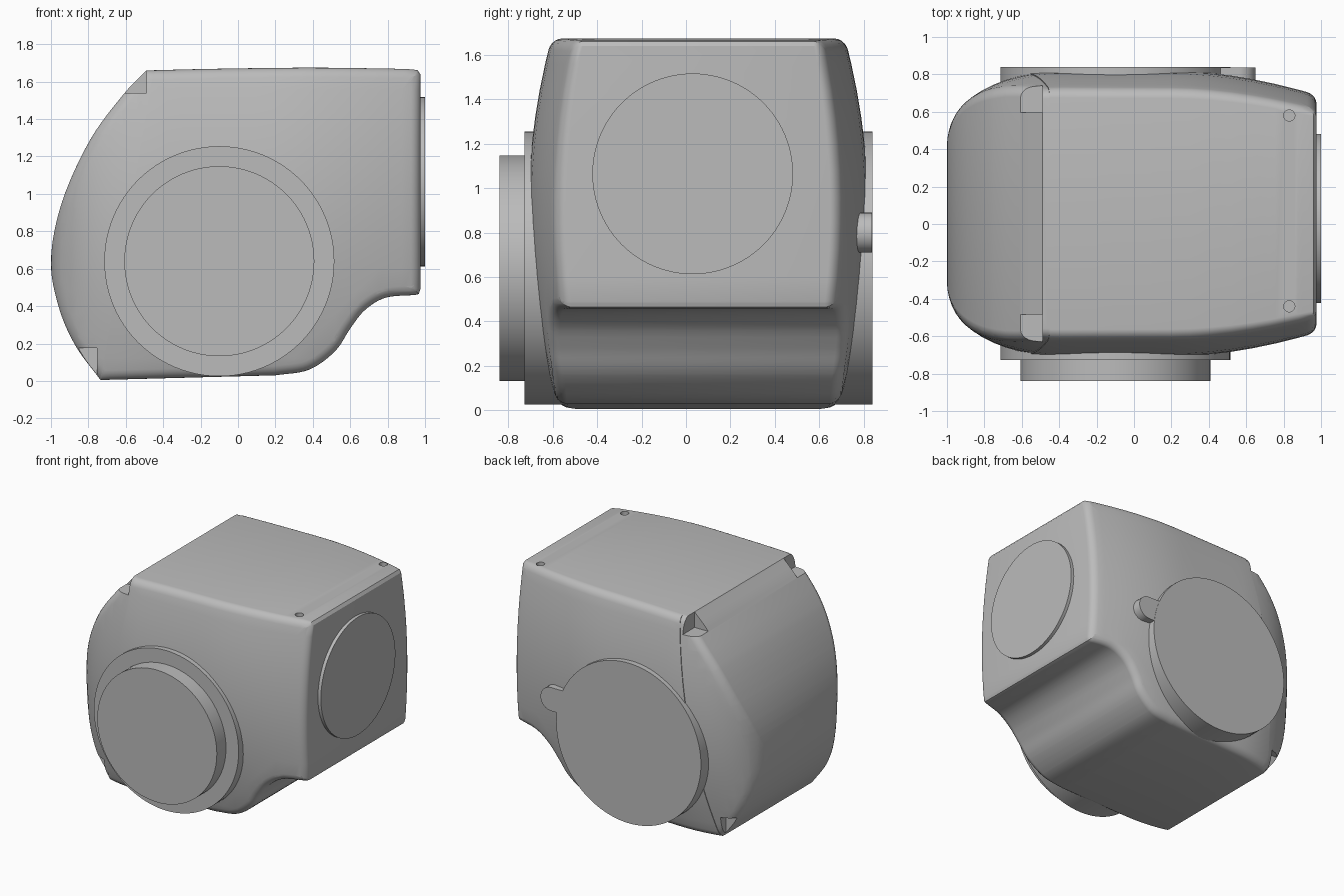
import bpy, bmesh, math
from mathutils import Vector, Matrix

if "Cube" in bpy.data.objects:
    bpy.data.objects.remove(bpy.data.objects["Cube"])

MID = 0.055          # y of the housing's symmetry plane
ROUND = 0.05         # radius of the side edges

grey = bpy.data.materials.new("light_grey")
grey.use_nodes = True
grey.diffuse_color = (0.5, 0.5, 0.5, 1)
grey.node_tree.nodes["Principled BSDF"].inputs["Base Color"].default_value = (0.5, 0.5, 0.5, 1)


def finish(name, bm):
    bmesh.ops.recalc_face_normals(bm, faces=bm.faces[:])
    mesh = bpy.data.meshes.new(name)
    bm.to_mesh(mesh)
    bm.free()
    mesh.materials.append(grey)
    ob = bpy.data.objects.new(name, mesh)
    bpy.context.collection.objects.link(ob)
    return ob


def activate(ob):
    bpy.ops.object.select_all(action='DESELECT')
    ob.select_set(True)
    bpy.context.view_layer.objects.active = ob


def smooth(ob):
    activate(ob)
    bpy.ops.object.shade_smooth_by_angle(angle=math.radians(30))


def curve(pts, steps=6):
    """Smooth curve through the points, without the last one."""
    pts = [Vector(p) for p in pts]
    ext = [2 * pts[0] - pts[1]] + pts + [2 * pts[-1] - pts[-2]]
    out = []
    for a, b, c, d in zip(ext, ext[1:], ext[2:], ext[3:]):
        for i in range(steps):
            t = i / steps
            out.append(0.5 * (2 * b + (c - a) * t + (2 * a - 5 * b + 4 * c - d) * t ** 2
                              + (3 * b - a - 3 * c + d) * t ** 3))
    return out


# side outline of the whole housing, anticlockwise in x and z
outline = (
    [Vector((-0.735, 0.005))]
    + curve([(0.2, 0.03), (0.38, 0.06), (0.52, 0.16), (0.6, 0.28), (0.68, 0.38), (0.79, 0.445), (0.95, 0.46)])
    + [Vector(p) for p in [(0.95, 0.46), (0.967, 0.465), (0.975, 0.49), (0.975, 1.64), (0.96, 1.662)]]
    + curve([(0.9, 1.668), (0.35, 1.675), (-0.48, 1.663)], 3)
    + curve([(-0.49, 1.66), (-0.61, 1.535), (-0.79, 1.29), (-0.94, 0.96), (-1.0, 0.65),
             (-0.96, 0.4), (-0.87, 0.19), (-0.735, 0.005)]))


def inset(pts, d):
    out = []
    for i, p in enumerate(pts):
        e1 = (p - pts[i - 1]).normalized()
        e2 = (pts[(i + 1) % len(pts)] - p).normalized()
        n1, n2 = Vector((-e1.y, e1.x)), Vector((-e2.y, e2.x))
        out.append(p + (n1 + n2) * d / max(0.4, 1 + n1.dot(n2)))
    return out


def half_width(x, z):
    w = 0.765 - 0.173 * (z - 0.9) ** 2
    if x > 0.2:
        w *= 1 - 0.17 * ((x - 0.2) / 0.78) ** 1.8
    if x < -0.4:
        t = min(1, (-0.4 - x) / 0.6)
        w *= 1 - 0.48 * (1 - math.sqrt(1 - t * t))
    return w


def shell(name, sign, fit):
    """The housing on one side of the slanted seam."""
    bm = bmesh.new()
    # rounded edge rings on both sides, joined across the width
    layers = [(ROUND * (1 - math.cos(a)), 1 - ROUND * (1 - math.sin(a)) / 0.75)
              for a in [math.pi / 10 * k for k in range(6)]]
    rings = [(d, -y) for d, y in reversed(layers)] + layers
    loops = [[bm.verts.new((p.x, y, p.y)) for p in inset(outline, d)] for d, y in rings]
    n = len(outline)
    for a, b in zip(loops, loops[1:]):
        for i in range(n):
            j = (i + 1) % n
            bm.faces.new((a[i], a[j], b[j], b[i]))
    bm.faces.new(loops[0])
    bm.faces.new(loops[-1])

    def cut(co, no, **kw):
        return bmesh.ops.bisect_plane(bm, geom=bm.verts[:] + bm.edges[:] + bm.faces[:],
                                      dist=1e-5, plane_co=co, plane_no=no, **kw)
    # grid for the bulging sides
    for k in range(1, 24):
        cut((-1 + 2 * (k / 24) ** 1.5, 0, 0), (1, 0, 0))
    for k in range(1, 14):
        cut((0, 0, 0.12 * k), (0, 0, 1))
    # slanted seam
    normal = Vector((1.665, 0, -0.285)).normalized() * sign
    cut((-0.735, 0, 0.0), normal, clear_inner=True)
    bmesh.ops.holes_fill(bm, edges=[e for e in bm.edges if e.is_boundary], sides=0)
    for v in bm.verts:
        v.co.y = MID + v.co.y * half_width(v.co.x, v.co.z) * fit
    return finish(name, bm)


def box(lo, hi):
    bm = bmesh.new()
    bmesh.ops.create_cube(bm, size=1)
    for v in bm.verts:
        v.co = [a + (c + 0.5) * (b - a) for a, b, c in zip(lo, hi, v.co)]
    return finish("cutter", bm)


def disc(name, axis, start, end, centre, radius, sides=96):
    """Cylinder along x, y or z; centre gives the other two coordinates in order."""
    bm = bmesh.new()
    bmesh.ops.create_cone(bm, cap_ends=True, segments=sides, radius1=radius, radius2=radius,
                          depth=abs(end - start))
    turn = {'X': Matrix.Rotation(math.pi / 2, 4, 'Y'), 'Y': Matrix.Rotation(math.pi / 2, 4, 'X'),
            'Z': Matrix()}[axis]
    pos = list(centre)
    pos.insert('XYZ'.index(axis), (start + end) / 2)
    bmesh.ops.transform(bm, matrix=Matrix.Translation(pos) @ turn, verts=bm.verts)
    return finish(name, bm)


def carve(ob, cutter):
    mod = ob.modifiers.new("cut", 'BOOLEAN')
    mod.operation = 'DIFFERENCE'
    mod.solver = 'EXACT'
    mod.object = cutter
    activate(ob)
    bpy.ops.object.modifier_apply(modifier=mod.name)
    bpy.data.objects.remove(cutter)


body = shell("main_housing", 1, 1.0)
cover = shell("end_cover", -1, 0.993)

# screw holes in the top, clip pockets in the cover corners
for s in (-1, 1):
    carve(body, disc("cutter", 'Z', 1.62, 1.8, (0.83, 0.07 + 0.51 * s), 0.03, 24))
    ys = sorted((MID + s * 0.54, MID + s * 0.9))
    carve(cover, box((-0.75, ys[0], 1.54), (-0.49, ys[1], 1.8)))
    carve(cover, box((-1.1, ys[0], -0.1), (-0.755, ys[1], 0.175)))

# side flanges, front hub and end plate
hub = (-0.1, 0.64)
parts = [
    body, cover,
    disc("front_flange", 'Y', -0.4, -0.728, hub, 0.615),
    disc("front_hub", 'Y', -0.7, -0.84, hub, 0.508),
    disc("back_flange", 'Y', 0.4, 0.84, hub, 0.615),
    disc("back_tab_end", 'Y', 0.6, 0.838, (0.56, 0.8), 0.09, 32),
    box((0.4, 0.6, 0.71), (0.56, 0.838, 0.89)),
    disc("end_plate", 'X', 0.9, 1.0, (0.03, 1.065), 0.452),
]
parts[6].name = "back_tab"
for ob in parts:
    smooth(ob)
